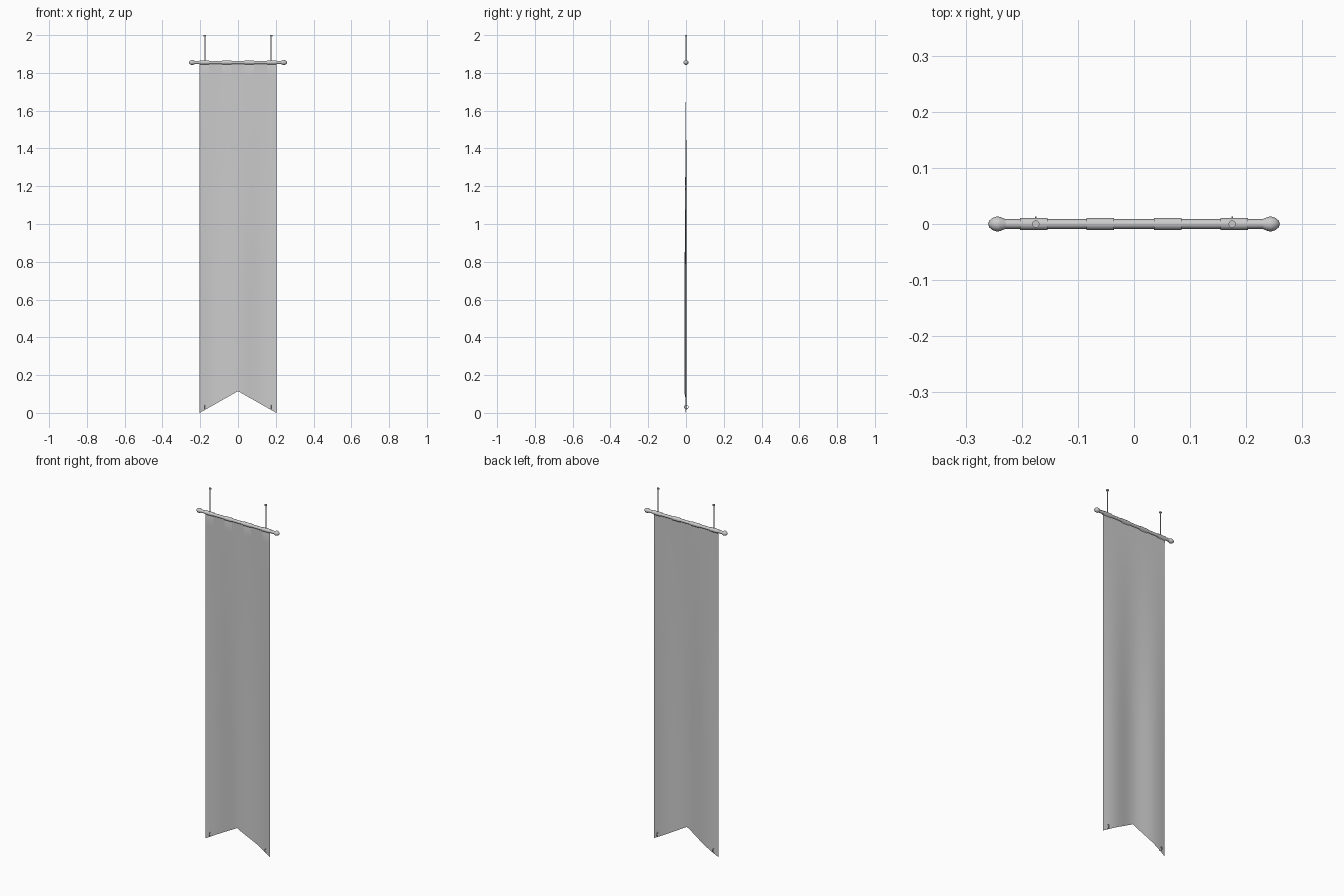
import bpy, bmesh, math

if "Cube" in bpy.data.objects:
    bpy.data.objects.remove(bpy.data.objects["Cube"])

ROD_Z = 1.855


def make(name, verts, faces, smooth=True):
    me = bpy.data.meshes.new(name)
    me.from_pydata(verts, [], faces)
    bm = bmesh.new()
    bm.from_mesh(me)
    bmesh.ops.remove_doubles(bm, verts=bm.verts, dist=1e-6)
    bmesh.ops.recalc_face_normals(bm, faces=bm.faces)
    bm.to_mesh(me)
    bm.free()
    ob = bpy.data.objects.new(name, me)
    bpy.context.collection.objects.link(ob)
    if smooth:
        bpy.context.view_layer.objects.active = ob
        ob.select_set(True)
        bpy.ops.object.shade_smooth_by_angle(angle=math.radians(35))
        ob.select_set(False)
    return ob


def grid_faces(cols, rows):
    return [(i * rows + j, (i + 1) * rows + j, (i + 1) * rows + j + 1, i * rows + j + 1)
            for i in range(cols - 1) for j in range(rows - 1)]


def lathe(name, profile, place, n=12):
    # profile: (radius, distance along axis); place maps (u, v, axis) to xyz
    verts = []
    for k in range(n + 1):
        a = 2 * math.pi * k / n
        verts += [place(r * math.cos(a), r * math.sin(a), d) for r, d in profile]
    return make(name, verts, grid_faces(n + 1, len(profile)))


def fold(x, z):
    t = min(1, max(0, (1.845 - z) / 1.2))
    return t * (-0.002 - 0.006 * math.cos(2 * math.pi * x / 0.27))


# cloth with soft folds and a swallowtail bottom
COLS, ROWS = 33, 25
cloth = []
for i in range(COLS):
    x = -0.203 + 0.406 * i / (COLS - 1)
    low = 0.115 * (1 - abs(x) / 0.203)
    for j in range(ROWS):
        z = low + (1.847 - low) * j / (ROWS - 1)
        cloth.append((x, fold(x, z), z))
make("banner_cloth", cloth, grid_faces(COLS, ROWS))

# tabs looping over the rod
for k, cx in enumerate((-0.179, -0.06, 0.06, 0.179)):
    path = [(-0.002, 1.782), (-0.0025, 1.842)]
    for s in range(13):
        a = math.radians(-100 - 340 * s / 12)
        path.append((0.0108 * math.cos(a), ROD_Z + 0.0108 * math.sin(a)))
    path.append((0.0, 1.842))
    verts = [(cx + s * 0.0245, y, z) for s in (-1, 1) for y, z in path]
    make(f"hanging_tab_{k + 1}", verts, grid_faces(2, len(path)))

# cross rod
lathe("cross_rod", [(0, -0.235), (0.0085, -0.235), (0.0085, 0.235), (0, 0.235)],
      lambda u, v, d: (d, u, ROD_Z + v))

for side, label in ((-1, "left"), (1, "right")):
    # rod end finial
    lathe(f"rod_finial_{label}",
          [(0, 0.228), (0.0085, 0.229), (0.0125, 0.238), (0.0135, 0.244),
           (0.011, 0.252), (0.006, 0.258), (0, 0.26)],
          lambda u, v, d: (side * d, u, ROD_Z + v))
    # suspension rod with ceiling cap
    lathe(f"suspension_rod_{label}",
          [(0, ROD_Z), (0.0028, ROD_Z), (0.0028, 1.992), (0.0065, 1.993),
           (0.0065, 2.0), (0, 2.0)],
          lambda u, v, d: (side * 0.175 + u, v, d))
    # small ring at the bottom corner
    bpy.ops.mesh.primitive_torus_add(
        major_radius=0.0105, minor_radius=0.0016, major_segments=20, minor_segments=8,
        location=(side * 0.175, fold(0.175, 0.03), 0.031), rotation=(0, math.pi / 2, 0))
    bpy.context.object.name = f"corner_ring_{label}"
    bpy.ops.object.shade_smooth()
    bpy.context.object.select_set(False)
